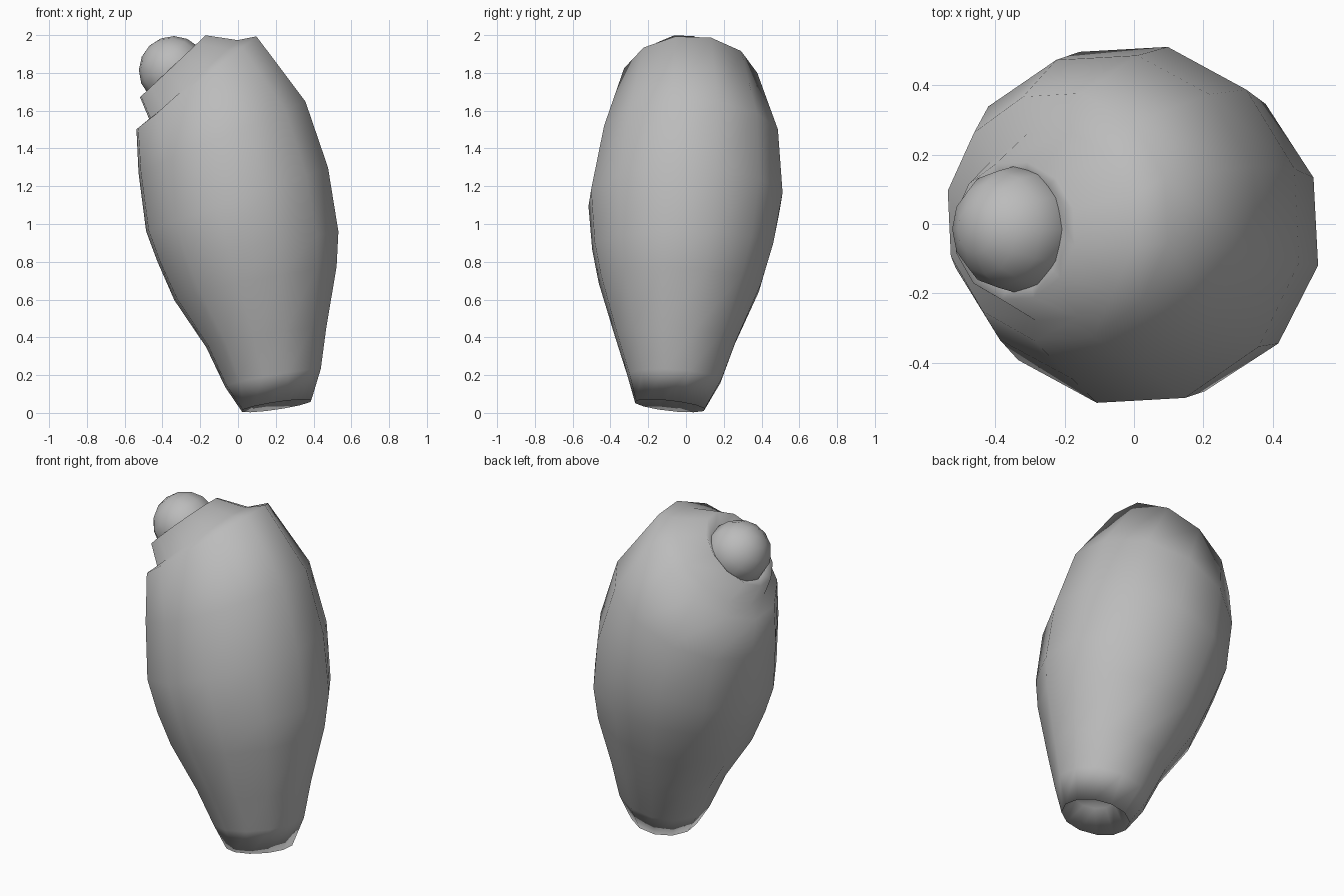
import bpy, bmesh
from math import sin, cos, radians, atan2
from mathutils import Vector

cube = bpy.data.objects.get("Cube")
if cube:
    bpy.data.objects.remove(cube, do_unlink=True)

# Single grey material
grey = bpy.data.materials.new("plain_grey")
grey.use_nodes = True
colour = (0.5, 0.5, 0.5, 1)
grey.diffuse_color = colour
grey.node_tree.nodes["Principled BSDF"].inputs["Base Color"].default_value = colour

SIDES = 12
START = radians(-12)


def finish(name, bm):
    bmesh.ops.recalc_face_normals(bm, faces=bm.faces)
    for f in bm.faces:
        f.smooth = True
    mesh = bpy.data.meshes.new(name)
    bm.to_mesh(mesh)
    bm.free()
    mesh.materials.append(grey)
    ob = bpy.data.objects.new(name, mesh)
    bpy.context.collection.objects.link(ob)
    return ob


def ring(bm, lx, lz, rx, rz, y0, y1, lean=0.0):
    """Tilted oval through a left point, a right point and two depth limits."""
    mid = Vector(((lx + rx) / 2, (y0 + y1) / 2, (lz + rz) / 2))
    across = Vector(((rx - lx) / 2, 0, (rz - lz) / 2)) * 1.015
    deep = Vector((0, (y1 - y0) / 2, lean)) * 1.015
    angles = [START + radians(360) * i / SIDES for i in range(SIDES)]
    return [bm.verts.new(mid + across * cos(a) + deep * sin(a)) for a in angles]


def loft(name, sections):
    bm = bmesh.new()
    loops = [ring(bm, *s) for s in sections]
    for a, b in zip(loops, loops[1:]):
        for i in range(SIDES):
            j = (i + 1) % SIDES
            bm.faces.new((a[i], a[j], b[j], b[i]))
    bm.faces.new(loops[0])
    bm.faces.new(loops[-1])
    return finish(name, bm)


# Swollen body with hollow foot, tilted shoulder and raised collar
loft("body", [
    (0.10, 0.15, 0.34, 0.19, -0.20, 0.04),            # foot recess
    (0.02, 0.01, 0.39, 0.065, -0.27, 0.10, -0.02),    # foot rim
    (-0.07, 0.14, 0.44, 0.23, -0.31, 0.19, -0.015),
    (-0.17, 0.35, 0.47, 0.45, -0.38, 0.27, -0.02),
    (-0.34, 0.60, 0.525, 0.77, -0.465, 0.40, -0.02),
    (-0.43, 0.80, 0.535, 0.96, -0.50, 0.465),
    (-0.49, 0.96, 0.48, 1.30, -0.52, 0.515),
    (-0.53, 1.27, 0.36, 1.65, -0.45, 0.49),
    (-0.54, 1.50, 0.10, 1.995, -0.34, 0.38),          # shoulder edge
    (-0.47, 1.55, 0.00, 1.975, -0.28, 0.27),          # groove
    (-0.52, 1.67, -0.17, 2.00, -0.22, 0.18),          # collar rim
    (-0.46, 1.69, -0.21, 1.93, -0.18, 0.15),          # collar socket
])

# Round knob seated in the collar
bm = bmesh.new()
bmesh.ops.create_uvsphere(bm, u_segments=SIDES, v_segments=8, radius=0.183)
knob = finish("knob", bm)
knob.location = (-0.342, -0.015, 1.812)
knob.rotation_euler = (0, atan2(-0.69, 0.72), 0)
